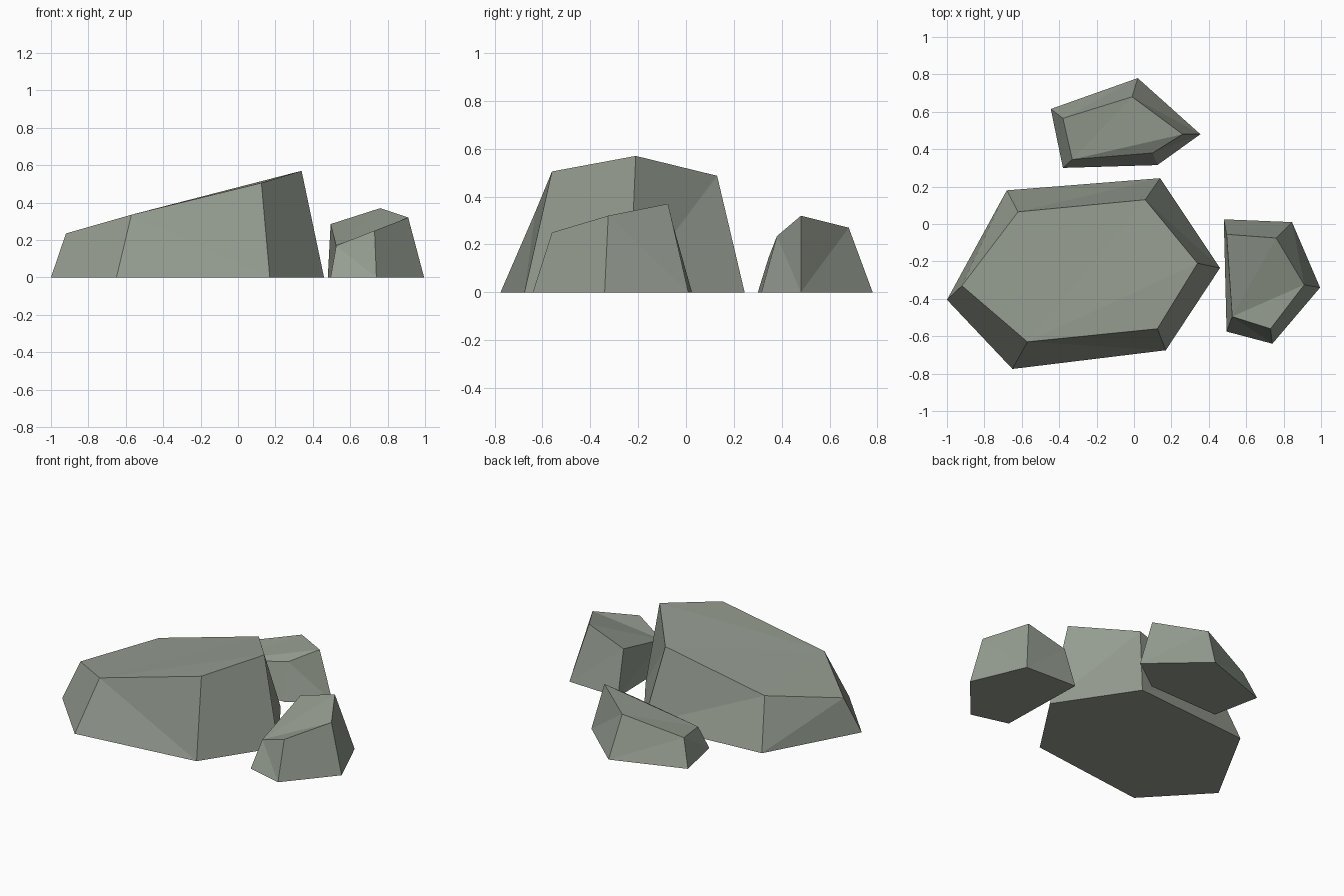
import bpy, bmesh

if "Cube" in bpy.data.objects:
    bpy.data.objects.remove(bpy.data.objects["Cube"])

stone = bpy.data.materials.new("grey_green_stone")
stone.diffuse_color = (0.30, 0.335, 0.28, 1)
stone.use_nodes = True
stone.node_tree.nodes["Principled BSDF"].inputs["Base Color"].default_value = stone.diffuse_color


def make_rock(name, base, top):
    """Faceted boulder: a ground outline lofted to a smaller sloping crown."""
    bm = bmesh.new()
    low = [bm.verts.new((x, y, 0)) for x, y in base]
    high = [bm.verts.new(p) for p in top]
    n = len(low)
    bm.faces.new(low[::-1])
    # sides, split along their shorter diagonal
    sides = []
    for i in range(n):
        j = (i + 1) % n
        sides.append(bm.faces.new((low[i], low[j], high[j], high[i])))
    bmesh.ops.triangulate(bm, faces=sides, quad_method='SHORT_EDGE')
    # crown, fanned from its second corner
    ring = high[1:] + high[:1]
    for i in range(1, n - 1):
        bm.faces.new((ring[0], ring[i], ring[i + 1]))
    bmesh.ops.recalc_face_normals(bm, faces=bm.faces[:])
    mesh = bpy.data.meshes.new(name)
    bm.to_mesh(mesh)
    bm.free()
    mesh.materials.append(stone)
    obj = bpy.data.objects.new(name, mesh)
    bpy.context.collection.objects.link(obj)
    return obj


# large boulder
make_rock("large_boulder",
          [(-1, -.405), (-.65, -.775), (.17, -.675),
           (.46, -.235), (.14, .245), (-.68, .18)],
          [(-.92, -.33, .235), (-.57, -.63, .335), (.125, -.56, .505),
           (.34, -.21, .57), (.06, .13, .487), (-.62, .065, .32)])

# small rock to the right
make_rock("right_rock",
          [(.48, .025), (.495, -.575), (.74, -.64), (.995, -.34), (.845, .01)],
          [(.495, -.055, .285), (.525, -.495, .17), (.73, -.56, .25),
           (.91, -.325, .32), (.76, -.075, .37)])

# small rock at the back
make_rock("back_rock",
          [(-.445, .615), (-.38, .30), (.125, .315), (.355, .48), (.02, .78)],
          [(-.38, .565, .17), (-.33, .345, .145), (.10, .38, .235),
           (.26, .48, .32), (-.01, .68, .27)])
